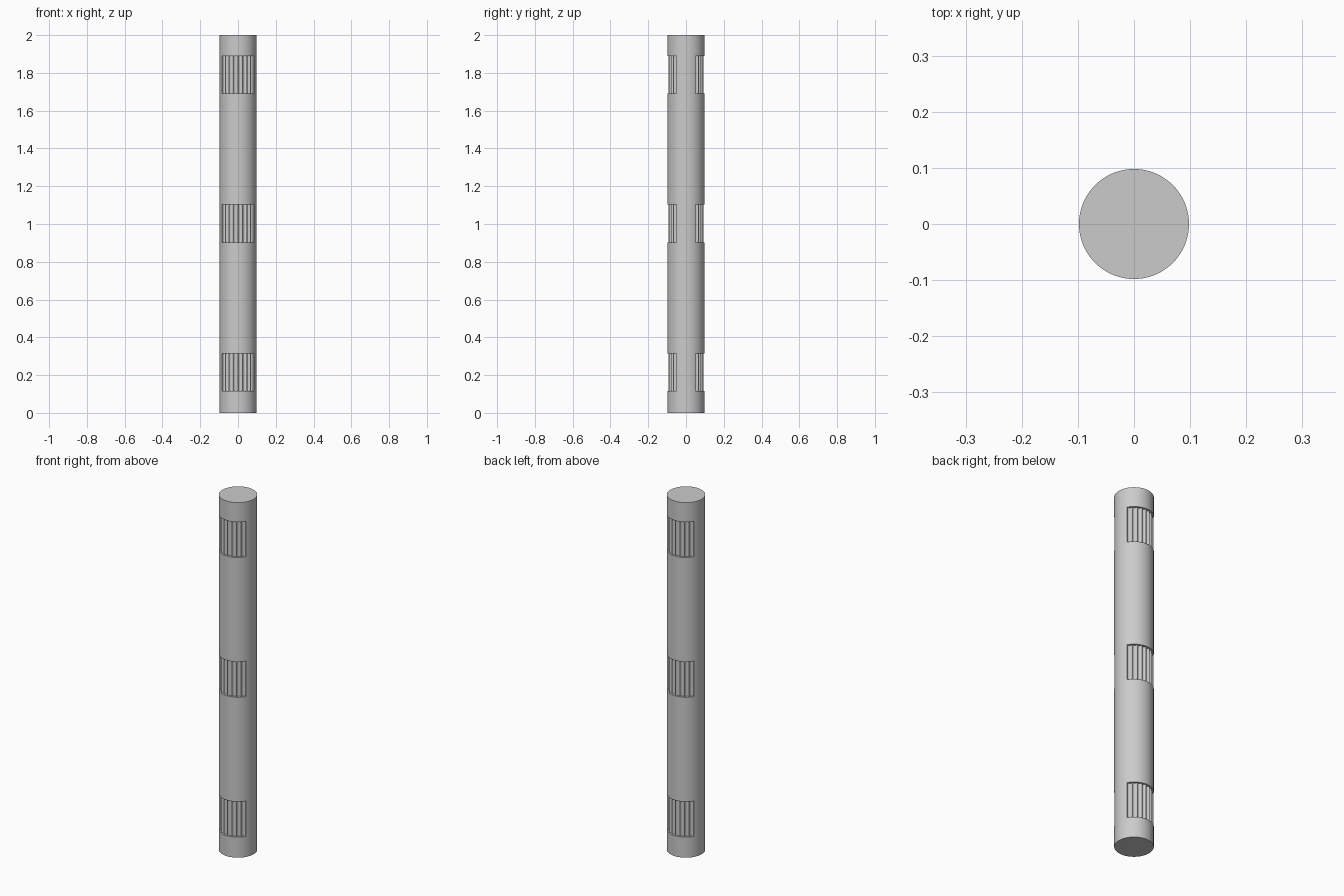
import bpy, bmesh, math

cube = bpy.data.objects.get("Cube")
if cube:
    bpy.data.objects.remove(cube, do_unlink=True)

RADIUS, HEIGHT = 0.098, 2.0
RIDGE, VALLEY = 0.093, 0.084      # fluted panel radii
HALF_ANGLE, FLUTES, STEPS = math.radians(60), 8, 6
BAND_CENTRES, BAND_HEIGHT = (0.215, 1.003, 1.79), 0.2

# Single painted metal colour
grey = bpy.data.materials.new("grey")
grey.use_nodes = True
colour = (0.6, 0.6, 0.6, 1)
grey.diffuse_color = colour
grey.node_tree.nodes["Principled BSDF"].inputs["Base Color"].default_value = colour


def half_section(fluted):
    """Angle and radius pairs for one half turn, centred on the fluted panel."""
    count = FLUTES * STEPS
    points = [(-HALF_ANGLE, RADIUS)]
    for i in range(count + 1):
        angle = HALF_ANGLE * (2 * i / count - 1)
        scoop = math.sin(math.pi * (i % STEPS) / STEPS)
        points.append((angle, RIDGE - (RIDGE - VALLEY) * scoop if fluted else RADIUS))
    points.append((HALF_ANGLE, RADIUS))
    # Plain side between the two panels
    side = math.pi - 2 * HALF_ANGLE
    points += [(HALF_ANGLE + side * i / 16, RADIUS) for i in range(1, 16)]
    return points


def add_ring(bm, z, fluted):
    ring = []
    for facing in (-math.pi / 2, math.pi / 2):
        for angle, r in half_section(fluted):
            a = angle + facing
            ring.append(bm.verts.new((r * math.cos(a), r * math.sin(a), z)))
    return ring


# Post: plain and fluted sections stacked from the ground up
levels = [(0, False)]
for centre in BAND_CENTRES:
    low, high = centre - BAND_HEIGHT / 2, centre + BAND_HEIGHT / 2
    levels += [(low, False), (low, True), (high, True), (high, False)]
levels.append((HEIGHT, False))

bm = bmesh.new()
rings = [add_ring(bm, z, fluted) for z, fluted in levels]
for lower, upper in zip(rings, rings[1:]):
    for i in range(len(lower)):
        j = (i + 1) % len(lower)
        bm.faces.new((lower[i], lower[j], upper[j], upper[i]))
bm.faces.new(rings[0][::-1])
bm.faces.new(rings[-1])
bmesh.ops.remove_doubles(bm, verts=bm.verts, dist=1e-5)
bmesh.ops.recalc_face_normals(bm, faces=bm.faces)

mesh = bpy.data.meshes.new("fluted_post")
bm.to_mesh(mesh)
bm.free()
mesh.materials.append(grey)
post = bpy.data.objects.new("fluted_post", mesh)
bpy.context.collection.objects.link(post)

# Smooth round surfaces with crisp ridges and rims
bpy.ops.object.select_all(action="DESELECT")
post.select_set(True)
bpy.context.view_layer.objects.active = post
bpy.ops.object.shade_smooth_by_angle(angle=math.radians(35))
